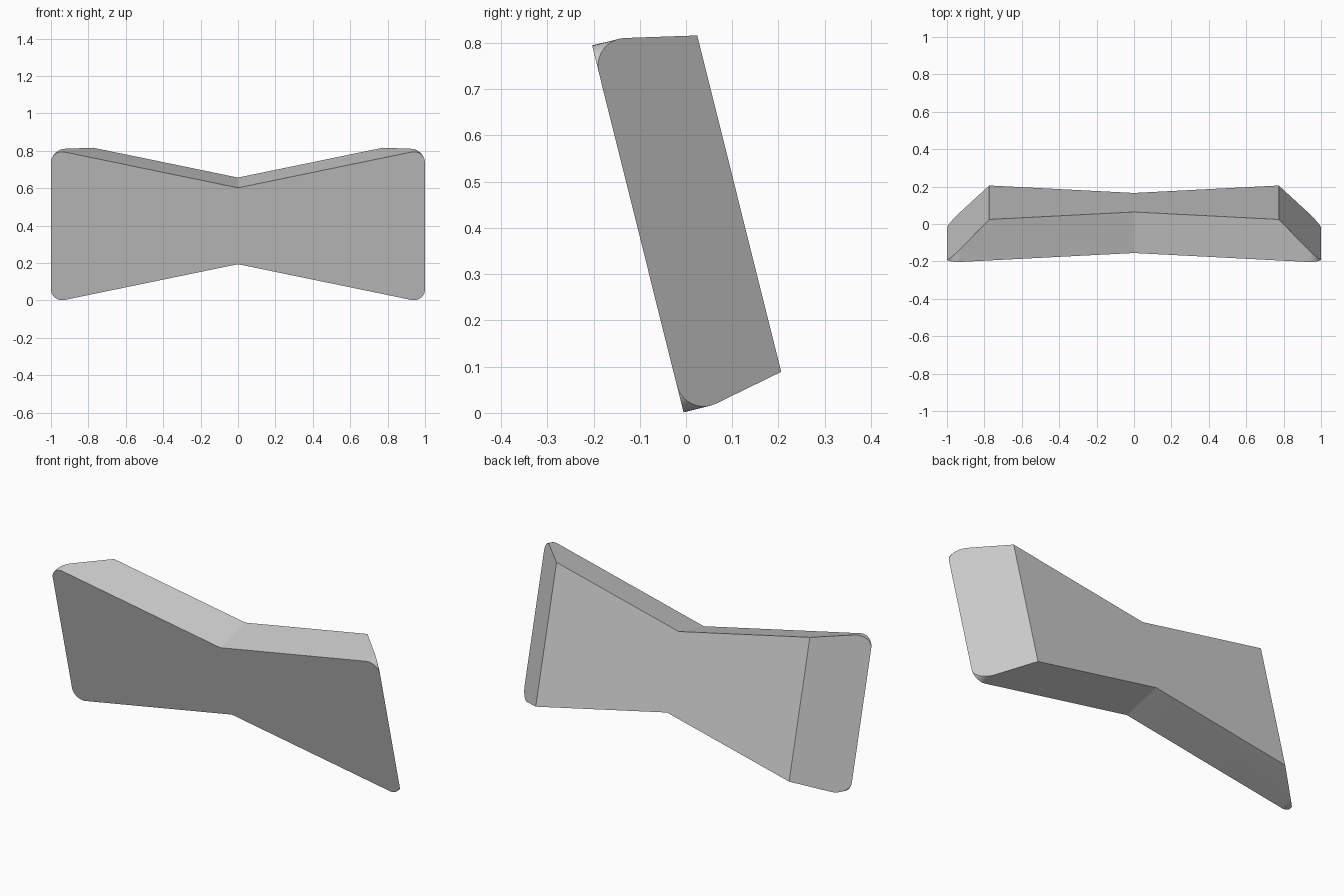
import bpy, bmesh
from math import cos, sin, atan, pi, radians
from mathutils import Matrix, Vector

cube = bpy.data.objects.get("Cube")
if cube:
    bpy.data.objects.remove(cube, do_unlink=True)

HALF_WAIST = 0.2105   # half height at the middle
SLOPE = 0.2124        # flare of top and bottom edges
RADIUS = 0.06         # rounded outer corners
DEPTH = 0.226
MID = 0.41            # height of the centre line
LEAN = radians(14)
ARC_STEPS = 10

# Quarter outline: waist point, then the rounded upper corner
flare = atan(SLOPE)
cx = 1 - RADIUS
cz = HALF_WAIST + SLOPE * cx - RADIUS / cos(flare)
start = pi / 2 + flare
corner = []
for i in range(ARC_STEPS + 1):
    a = start * (1 - i / ARC_STEPS)
    corner.append((cx + RADIUS * cos(a), cz + RADIUS * sin(a)))

# Mirror the corner into the full bow-tie outline
right = [(0, HALF_WAIST)] + corner + [(x, -z) for x, z in reversed(corner)]
outline = right + [(-x, -z) for x, z in right]

# Extrude the outline backwards
bm = bmesh.new()
face = bm.faces.new([bm.verts.new((x, 0, z + MID)) for x, z in outline])
ext = bmesh.ops.extrude_face_region(bm, geom=[face])
moved = [v for v in ext["geom"] if isinstance(v, bmesh.types.BMVert)]
bmesh.ops.translate(bm, verts=moved, vec=(0, DEPTH, 0))

# Bevel both ends at 45 degrees towards the back
for side in (1, -1):
    bmesh.ops.bisect_plane(
        bm, geom=bm.verts[:] + bm.edges[:] + bm.faces[:], dist=1e-5,
        plane_co=(side, 0, 0), plane_no=Vector((side, 1, 0)).normalized(),
        clear_outer=True)
    rim = [e for e in bm.edges if e.is_boundary]
    bmesh.ops.holes_fill(bm, edges=rim, sides=0)
bmesh.ops.recalc_face_normals(bm, faces=bm.faces[:])

# Lean the whole body forward
bmesh.ops.transform(
    bm, verts=bm.verts[:],
    matrix=Matrix.Translation((0, -0.005, 0)) @ Matrix.Rotation(LEAN, 4, "X"))

mesh = bpy.data.meshes.new("bow_tie_block")
bm.to_mesh(mesh)
bm.free()
body = bpy.data.objects.new("bow_tie_block", mesh)
bpy.context.collection.objects.link(body)

# Plain grey material
grey = bpy.data.materials.new("light_grey")
grey.use_nodes = True
colour = (0.6, 0.6, 0.6, 1)
grey.diffuse_color = colour
grey.node_tree.nodes["Principled BSDF"].inputs["Base Color"].default_value = colour
mesh.materials.append(grey)

# Smooth the rounded corners only
bpy.ops.object.select_all(action="DESELECT")
body.select_set(True)
bpy.context.view_layer.objects.active = body
bpy.ops.object.shade_smooth_by_angle(angle=radians(20))
